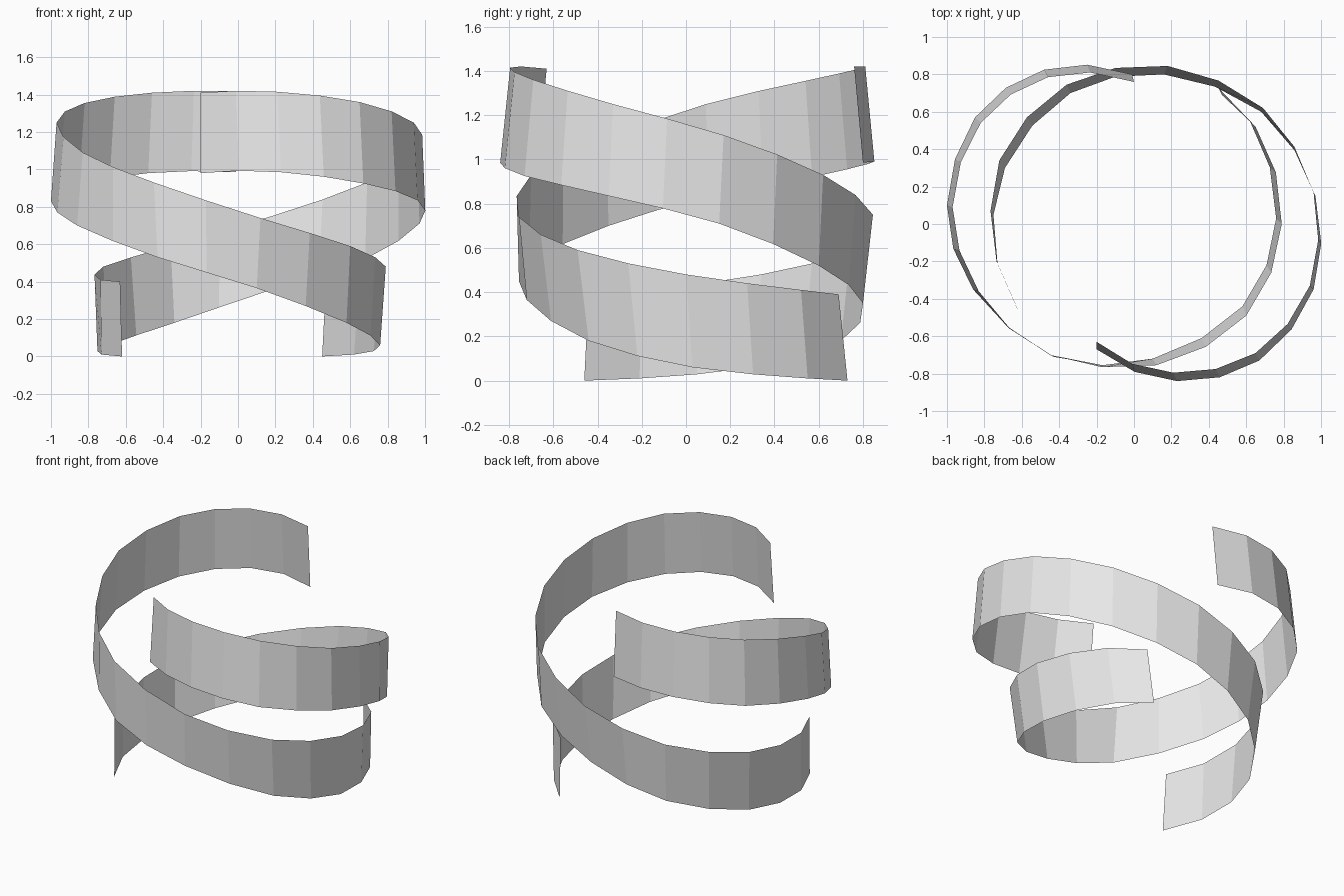
import bpy, bmesh

# Control rows run along each ribbon: upper edge x, y, z, then lower edge x, y, z
STATIONS = [0, 2, 4, 6, 8, 10, 12, 14, 16, 18, 19]

LEFT_TURN = [
    (0.00, 0.76, 1.42, -0.01, 0.80, 0.985),
    (-0.46, 0.785, 1.41, -0.48, 0.825, 0.98),
    (-0.82, 0.54, 1.355, -0.85, 0.57, 0.92),
    (-0.97, 0.09, 1.25, -1.00, 0.10, 0.83),
    (-0.83, -0.36, 1.09, -0.86, -0.35, 0.70),
    (-0.45, -0.70, 0.93, -0.43, -0.71, 0.53),
    (0.12, -0.755, 0.74, 0.10, -0.72, 0.365),
    (0.60, -0.49, 0.59, 0.58, -0.44, 0.18),
    (0.79, 0.00, 0.48, 0.76, 0.03, 0.06),
    (0.65, 0.52, 0.41, 0.62, 0.55, 0.01),
    (0.47, 0.69, 0.39, 0.45, 0.73, 0.00),
]

RIGHT_TURN = [
    (-0.20, -0.63, 1.41, -0.20, -0.67, 0.98),
    (0.21, -0.795, 1.415, 0.23, -0.84, 0.985),
    (0.65, -0.69, 1.36, 0.67, -0.73, 0.925),
    (0.94, -0.33, 1.25, 0.96, -0.35, 0.835),
    (0.96, 0.17, 1.11, 0.97, 0.15, 0.71),
    (0.69, 0.62, 0.93, 0.68, 0.60, 0.52),
    (0.18, 0.845, 0.75, 0.16, 0.80, 0.35),
    (-0.36, 0.745, 0.59, -0.34, 0.70, 0.18),
    (-0.72, 0.34, 0.48, -0.69, 0.30, 0.06),
    (-0.735, -0.20, 0.41, -0.73, -0.21, 0.01),
    (-0.63, -0.44, 0.40, -0.62, -0.46, 0.00),
]

grey = bpy.data.materials.new("light_grey")
grey.diffuse_color = (0.8, 0.8, 0.8, 1.0)


def sample(rows, s):
    """Smooth cubic through the four control rows nearest to station s."""
    first = max(0, min(int(s // 2) - 1, len(rows) - 4))
    near = range(first, first + 4)
    result = [0.0] * 6
    for i in near:
        weight = 1.0
        for j in near:
            if j != i:
                weight *= (s - STATIONS[j]) / (STATIONS[i] - STATIONS[j])
        for k in range(6):
            result[k] += weight * rows[i][k]
    return result


def ribbon(name, rows):
    """Flat-faceted thin band spanning the upper and lower edges."""
    bm = bmesh.new()
    pairs = []
    for s in range(20):
        p = sample(rows, s)
        pairs.append((bm.verts.new(p[:3]), bm.verts.new(p[3:])))
    for (t0, b0), (t1, b1) in zip(pairs, pairs[1:]):
        bm.faces.new((t0, b0, b1, t1))     # wound to face outward
    mesh = bpy.data.meshes.new(name)
    bm.to_mesh(mesh)
    bm.free()
    mesh.materials.append(grey)
    obj = bpy.data.objects.new(name, mesh)
    bpy.context.collection.objects.link(obj)
    return obj


# Two interlocking helical bands
ribbon("left_spiral_band", LEFT_TURN)
ribbon("right_spiral_band", RIGHT_TURN)
